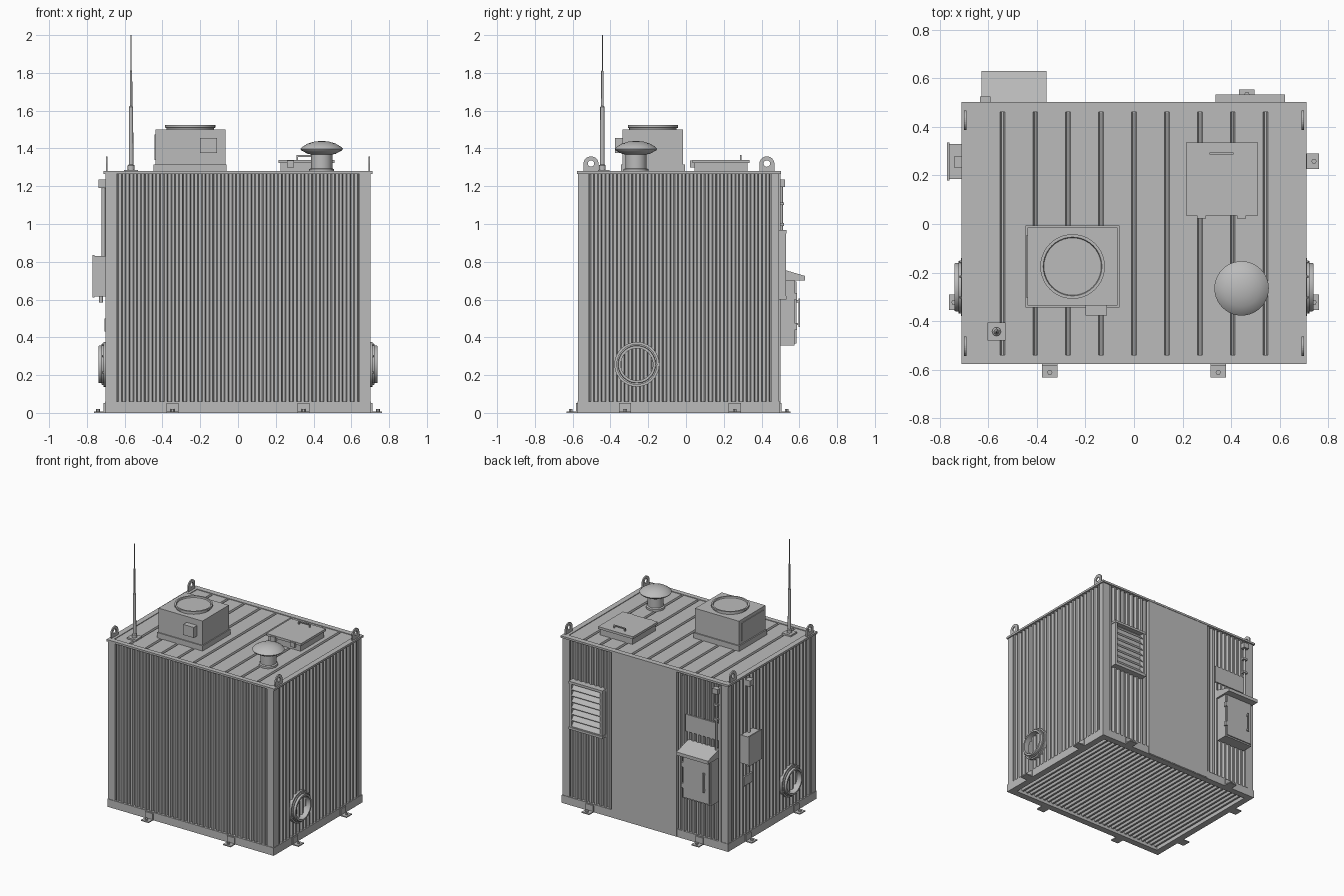
import bpy, bmesh, math
from mathutils import Vector, Matrix

if "Cube" in bpy.data.objects:
    bpy.data.objects.remove(bpy.data.objects["Cube"])

grey = bpy.data.materials.new("painted grey steel")
grey.diffuse_color = (0.5, 0.5, 0.5, 1)
grey.use_nodes = True
grey.node_tree.nodes["Principled BSDF"].inputs["Base Color"].default_value = grey.diffuse_color
X, Y, Z = Vector((1, 0, 0)), Vector((0, 1, 0)), Vector((0, 0, 1))


def finish(name, bm, smooth=False, recalc=True):
    if recalc:
        bmesh.ops.recalc_face_normals(bm, faces=bm.faces[:])
    me = bpy.data.meshes.new(name)
    bm.to_mesh(me)
    bm.free()
    me.materials.append(grey)
    ob = bpy.data.objects.new(name, me)
    bpy.context.collection.objects.link(ob)
    if smooth:
        for p in me.polygons:
            p.use_smooth = True
        me.set_sharp_from_angle(angle=math.radians(35))
    return ob


def box(name, x0, x1, y0, y1, z0, z1):
    bm = bmesh.new()
    size = Matrix.Diagonal((abs(x1 - x0), abs(y1 - y0), abs(z1 - z0), 1))
    mid = Matrix.Translation(((x0 + x1) / 2, (y0 + y1) / 2, (z0 + z1) / 2))
    bmesh.ops.create_cube(bm, size=1, matrix=mid @ size)
    return finish(name, bm)


def lathe(name, profile, loc, axis=Z, steps=40):
    """Revolve (radius, height) points about an axis through loc."""
    bm = bmesh.new()
    vs = [bm.verts.new((r, 0, h)) for r, h in profile]
    es = [bm.edges.new(p) for p in zip(vs, vs[1:])]
    bmesh.ops.spin(bm, geom=vs + es, axis=Z, cent=(0, 0, 0), angle=math.tau, steps=steps)
    bmesh.ops.remove_doubles(bm, verts=bm.verts[:], dist=1e-5)
    rot = Z.rotation_difference(axis).to_matrix().to_4x4()
    bm.transform(Matrix.Translation(loc) @ rot)
    return finish(name, bm, smooth=True)


def rod(name, loc, r, length, axis=Z, steps=12):
    return lathe(name, [(0, 0), (r, 0), (r, length), (0, length)], loc, axis, steps)


def sheet(name, pts, origin, u, n, v, length):
    """Extrude an open (along, outward) profile into a folded sheet facing n."""
    bm = bmesh.new()
    o = Vector(origin)
    rows = [[bm.verts.new(o + u * a + n * d + v * h) for a, d in pts] for h in (0, length)]
    for i in range(len(pts) - 1):
        f = [rows[0][i], rows[0][i + 1], rows[1][i + 1], rows[1][i]]
        bm.faces.new(f if u.cross(v).dot(n) > 0 else f[::-1])
    return finish(name, bm, recalc=False)


def ribs(width, depth=0.018, pitch=0.04):
    count = max(1, round(width / pitch))
    p = width / count
    pts = [(0, 0)]
    for i in range(count):
        pts += [(p * (i + k), d) for k, d in ((.18, 0), (.32, depth), (.68, depth), (.82, 0))]
    return pts + [(width, 0)]


def prism(name, pts, x0, x1):
    """Extrude a (y, z) outline along x."""
    bm = bmesh.new()
    f = bm.faces.new([bm.verts.new((x0, y, z)) for y, z in pts])
    new = bmesh.ops.extrude_face_region(bm, geom=[f])["geom"]
    bmesh.ops.translate(bm, vec=X * (x1 - x0), verts=[g for g in new if isinstance(g, bmesh.types.BMVert)])
    return finish(name, bm)


# Base frame, corner posts and roof frame
L, R, F, B = -0.705, 0.705, -0.575, 0.497
for tag, z0, z1, w, o in (("base", 0.0, 0.06, 0.05, 0), ("roof", 1.265, 1.28, 0.035, 0.006)):
    box(tag + "_rail_front", L - o, R + o, F - o / 3, F + w, z0, z1)
    box(tag + "_rail_back", L - o, R + o, B - w, B + o, z0, z1)
    box(tag + "_rail_left", L - o, L + w, F + w, B - w, z0, z1)
    box(tag + "_rail_right", R - w, R + o, F + w, B - w, z0, z1)
for x, sx in ((L + .003, 1), (R - .003, -1)):
    box("corner_post_front", x, x + sx * 0.058, F + .004, F + 0.06, 0.06, 1.265)
    box("corner_post_back", x, x + sx * 0.058, B - 0.045, B - .004, 0.06, 1.265)

# Corrugated walls and floor
sheet("front_wall", ribs(1.29), (-0.645, F + .024, 0.06), X, -Y, Z, 1.205)
for s, tag in ((1, "right"), (-1, "left")):
    sheet(tag + "_wall", ribs(0.97), (s * 0.682, -0.517, 0.06), Y, X * s, Z, 1.205)
sheet("back_wall_vent_side", ribs(0.37), (0.28, B - .024, 0.06), X, Y, Z, 1.205)
sheet("back_wall_panel_side", ribs(0.38), (-0.65, B - .024, 0.06), X, Y, Z, 1.205)
sheet("floor", ribs(1.32), (-0.66, F + .04, 0.04), X, -Z, Y, 1.0)

# Roof skin with narrow grooves
pts = [(-0.69, 0)]
for i in range(-4, 5):
    pts += [(i * 0.1355 + k, d) for k, d in ((-.01, 0), (-.004, -.016), (.004, -.016), (.01, 0))]
sheet("roof_skin", pts + [(0.69, 0)], (0, F + .02, 1.275), X, Z, Y, 1.04)

# Flat door on the back
box("back_door", -0.27, 0.28, 0.46, 0.5, 0.005, 1.265)

# Louvred vent on the back
box("louvre_backing", 0.35, 0.61, 0.48, 0.496, 0.61, 0.96)
for x in (0.34, 0.6):
    box("louvre_side", x, x + 0.018, 0.48, 0.53, 0.605, 0.96)
for z in (0.6, 0.95):
    box("louvre_rail", 0.336, 0.622, 0.48, 0.533, z, z + 0.018)
for i in range(7):
    z = 0.625 + i * 0.047
    prism("louvre_slat", [(0.495, z + 0.04), (0.528, z), (0.528, z - .004), (0.495, z + 0.034)], 0.355, 0.603)

# Control cabinet with sloping hood
box("cabinet", -0.615, -0.375, 0.485, 0.575, 0.357, 0.705)
box("cabinet_door", -0.605, -0.385, 0.575, 0.584, 0.368, 0.695)
prism("cabinet_hood", [(0.485, 0.768), (0.63, 0.725), (0.63, 0.7), (0.485, 0.7)], -0.627, -0.36)
box("cabinet_handle", -0.572, -0.562, 0.595, 0.603, 0.455, 0.605)
for z in (0.465, 0.585):
    box("cabinet_handle_stub", -0.572, -0.562, 0.58, 0.598, z, z + 0.012)
for z in (0.44, 0.6):
    box("cabinet_hinge", -0.385, -0.368, 0.565, 0.588, z, z + 0.035)

# Plate, conduit and clips above the cabinet
box("service_plate", -0.635, -0.345, 0.485, 0.497, 0.83, 0.96)
rod("back_conduit", (-0.61, 0.505, 0.76), 0.008, 0.45)
box("conduit_bracket", -0.635, -0.59, 0.485, 0.525, 1.195, 1.235)
for z in (0.99, 1.1):
    box("back_conduit_clip", -0.628, -0.592, 0.49, 0.518, z, z + 0.014)
for x in (-0.335, -0.645):
    box("panel_trim", x, x + 0.02, 0.48, 0.5, 0.06, 1.25)

# Junction box and conduit on the left side
box("junction_box", -0.76, -0.69, 0.185, 0.33, 0.615, 0.83)
box("junction_box_lid", -0.77, -0.76, 0.18, 0.335, 0.61, 0.837)
rod("side_conduit", (-0.712, 0.255, 0.82), 0.01, 0.4)
box("side_conduit_bracket", -0.738, -0.69, 0.23, 0.28, 1.19, 1.235)
for y in (0.225, 0.285):
    rod("cable_gland", (-0.725, y, 0.585), 0.01, 0.03)
box("side_plate", -0.707, -0.69, 0.2, 0.31, 0.43, 0.5)

# Round duct rings on both sides
for s, tag in ((1, "right"), (-1, "left")):
    lathe(tag + "_duct_ring",
          [(0.085, 0), (0.085, 0.05), (0.098, 0.05), (0.1, 0.046), (0.1, 0.034), (0.108, 0.034),
           (0.108, 0.025), (0.119, 0.025), (0.119, 0), (0.085, 0)],
          (s * 0.688, -0.26, 0.257), X * s)
    for k in range(8):
        a = math.tau * (k + .5) / 8
        rod(tag + "_duct_bolt", (s * 0.712, -0.26 + 0.113 * math.cos(a), 0.257 + 0.113 * math.sin(a)),
            0.005, 0.007, X * s, 6)

# Anchor feet: floor plate, upright tab and bolt
feet = [(x, F, -Y) for x in (-0.347, 0.347)] + [(x, B, Y) for x in (-0.465, 0.465)]
feet += [(s * 0.705, y, X * s) for s in (1, -1) for y in (0.258, -0.323)]
for x, y, n in feet:
    p, t = Vector((x, y, 0)), Vector((n.y, n.x, 0)) * 0.032
    a, b, c = p - t - n * .01, p + t + n * 0.057, p + t + n * .008
    box("foot_plate", a.x, b.x, a.y, b.y, 0, 0.008)
    box("foot_tab", a.x, c.x, a.y, c.y, 0.008, 0.053)
    q = p + n * 0.036
    rod("foot_bolt", (q.x, q.y, 0.004), 0.011, 0.016, Z, 6)

# Lifting eyes on the roof corners
for x in (-0.695, 0.695):
    for y in (-0.503, 0.428):
        bm = bmesh.new()
        rings = []
        for dx in (-.005, .005):
            outer, inner = [], []
            for k in range(32):
                c, s = math.cos(math.tau * k / 32), math.sin(math.tau * k / 32)
                m = 0.04 if s >= 0 else 0.04 / max(abs(c), abs(s))
                outer.append(bm.verts.new((x + dx, y + c * m, 1.318 + s * m)))
                inner.append(bm.verts.new((x + dx, y + c * .017, 1.32 + s * .017)))
            rings.append((outer, inner))
        (o1, i1), (o2, i2) = rings
        for k in range(32):
            j = (k + 1) % 32
            for p, q in ((o1, i1), (i1, i2), (i2, o2), (o2, o1)):
                bm.faces.new((p[k], p[j], q[j], q[k]))
        finish("lifting_eye", bm)

# Roof cooling unit
box("cooler_base", -0.447, -0.06, -0.343, -0.006, 1.27, 1.315)
box("cooler_body", -0.438, -0.067, -0.335, -0.015, 1.315, 1.5)
lathe("cooler_fan_cover", [(0, 1.514), (0.118, 1.514), (0.121, 1.524), (0.133, 1.524), (0.133, 1.51),
                           (0.126, 1.508), (0.126, 1.5)], (-0.253, -0.175, 0))
box("cooler_side_box", -0.2, -0.111, -0.377, -0.335, 1.375, 1.455)
box("cooler_side_panel", -0.443, -0.438, -0.305, -0.045, 1.34, 1.475)

# Roof hatch
box("hatch_curb", 0.225, 0.5, 0.045, 0.325, 1.27, 1.325)
box("hatch_lid", 0.215, 0.51, 0.035, 0.335, 1.322, 1.34)
for x in (0.26, 0.425):
    box("hatch_hinge", x, x + 0.037, 0.022, 0.05, 1.3, 1.336)
box("hatch_handle", 0.31, 0.41, 0.286, 0.294, 1.356, 1.364)
for x in (0.31, 0.402):
    box("hatch_handle_post", x, x + 0.008, 0.286, 0.294, 1.335, 1.36)

# Mushroom vent
lathe("mushroom_vent", [(0.066, 1.27), (0.066, 1.29), (0.056, 1.295), (0.056, 1.368), (0.075, 1.372),
                        (0.108, 1.39), (0.112, 1.398), (0.1, 1.41), (0.075, 1.425), (0.04, 1.436),
                        (0, 1.44)], (0.443, -0.265, 0))

# Antenna
box("antenna_plate", -0.604, -0.529, -0.48, -0.405, 1.27, 1.287)
lathe("antenna_mast", [(0.018, 1.287), (0.018, 1.31), (0.012, 1.315), (0.011, 1.62), (0.0065, 1.625),
                       (0.006, 1.81), (0.003, 1.813), (0.0025, 2.0), (0, 2.0)], (-0.566, -0.443, 0), Z, 16)
